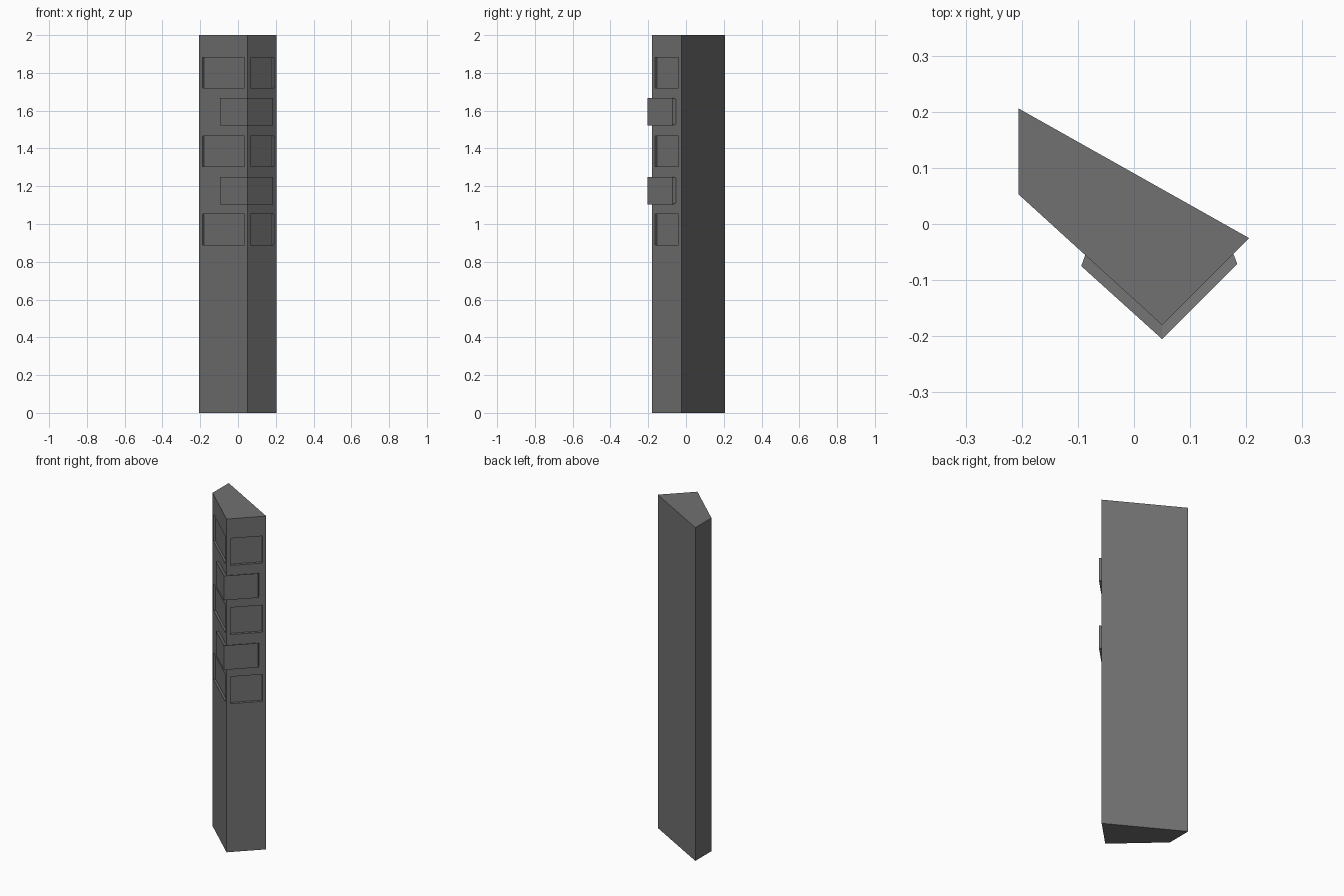
import bpy, bmesh
from mathutils import Vector

if "Cube" in bpy.data.objects:
    bpy.data.objects.remove(bpy.data.objects["Cube"])

PLAN = [Vector(p) for p in ((-0.206, 0.206), (-0.206, 0.053), (0.05, -0.18), (0.205, -0.025))]

dark = bpy.data.materials.new("dark_grey")
dark.diffuse_color = (0.166, 0.166, 0.166, 1)
dark.use_nodes = True
dark.node_tree.nodes["Principled BSDF"].inputs["Base Color"].default_value = dark.diffuse_color


def add_prism(bm, profile, z0, z1):
    """Closed prism from a counter-clockwise plan outline."""
    low = [bm.verts.new((p[0], p[1], z0)) for p in profile]
    high = [bm.verts.new((p[0], p[1], z1)) for p in profile]
    n = len(profile)
    bm.faces.new(low[::-1])
    bm.faces.new(high)
    for i in range(n):
        j = (i + 1) % n
        bm.faces.new((low[i], low[j], high[j], high[i]))


def finish(bm, name):
    bmesh.ops.recalc_face_normals(bm, faces=bm.faces)
    mesh = bpy.data.meshes.new(name)
    bm.to_mesh(mesh)
    bm.free()
    mesh.materials.append(dark)
    ob = bpy.data.objects.new(name, mesh)
    bpy.context.collection.objects.link(ob)
    return ob


def on_face(a, b, x):
    """Point on the plan line a-b at the given x."""
    return a.lerp(b, (x - a.x) / (b.x - a.x))


# Column
bm = bmesh.new()
add_prism(bm, PLAN, 0, 2)
column = finish(bm, "column")

# Recessed panels on the two front faces
bm = bmesh.new()
for a, b, x0, x1, depth in ((PLAN[1], PLAN[2], -0.188, 0.034, 0.012),
                            (PLAN[2], PLAN[3], 0.065, 0.19, 0.016)):
    d = (b - a).normalized()
    out = Vector((d.y, -d.x))
    p, q = on_face(a, b, x0), on_face(a, b, x1)
    outline = [p + out * 0.01, q + out * 0.01, q - out * depth, p - out * depth]
    for z in (0.89, 1.305, 1.72):
        add_prism(bm, outline, z, z + 0.162)
cutter = finish(bm, "panel_cutter")
cutter.hide_render = True

mod = column.modifiers.new("recesses", 'BOOLEAN')
mod.operation = 'DIFFERENCE'
mod.solver = 'EXACT'
mod.object = cutter
bpy.context.view_layer.objects.active = column
bpy.ops.object.modifier_apply(modifier=mod.name)
bpy.data.objects.remove(cutter)

# Raised bands wrapping the front corner, flaring slightly outward
inner = [on_face(PLAN[1], PLAN[2], -0.087), PLAN[2], on_face(PLAN[2], PLAN[3], 0.177)]
outer = [Vector((-0.094, -0.075)), Vector((0.05, -0.205)), Vector((0.184, -0.071))]
for number, z in enumerate((1.104, 1.522), 1):
    bm = bmesh.new()
    rings = []
    for pts, inset in ((inner, 0.007), (outer, 0)):
        low = [bm.verts.new((p.x, p.y, z + inset)) for p in pts]
        high = [bm.verts.new((p.x, p.y, z + 0.146 - inset)) for p in pts]
        rings.append((low, high))
    (il, ih), (ol, oh) = rings
    for i in range(2):
        bm.faces.new((ol[i], ol[i + 1], oh[i + 1], oh[i]))
        bm.faces.new((oh[i], oh[i + 1], ih[i + 1], ih[i]))
        bm.faces.new((ol[i + 1], ol[i], il[i], il[i + 1]))
        bm.faces.new((il[i + 1], il[i], ih[i], ih[i + 1]))
    bm.faces.new((ol[0], oh[0], ih[0], il[0]))
    bm.faces.new((ol[2], il[2], ih[2], oh[2]))
    finish(bm, f"corner_band_{number}")
